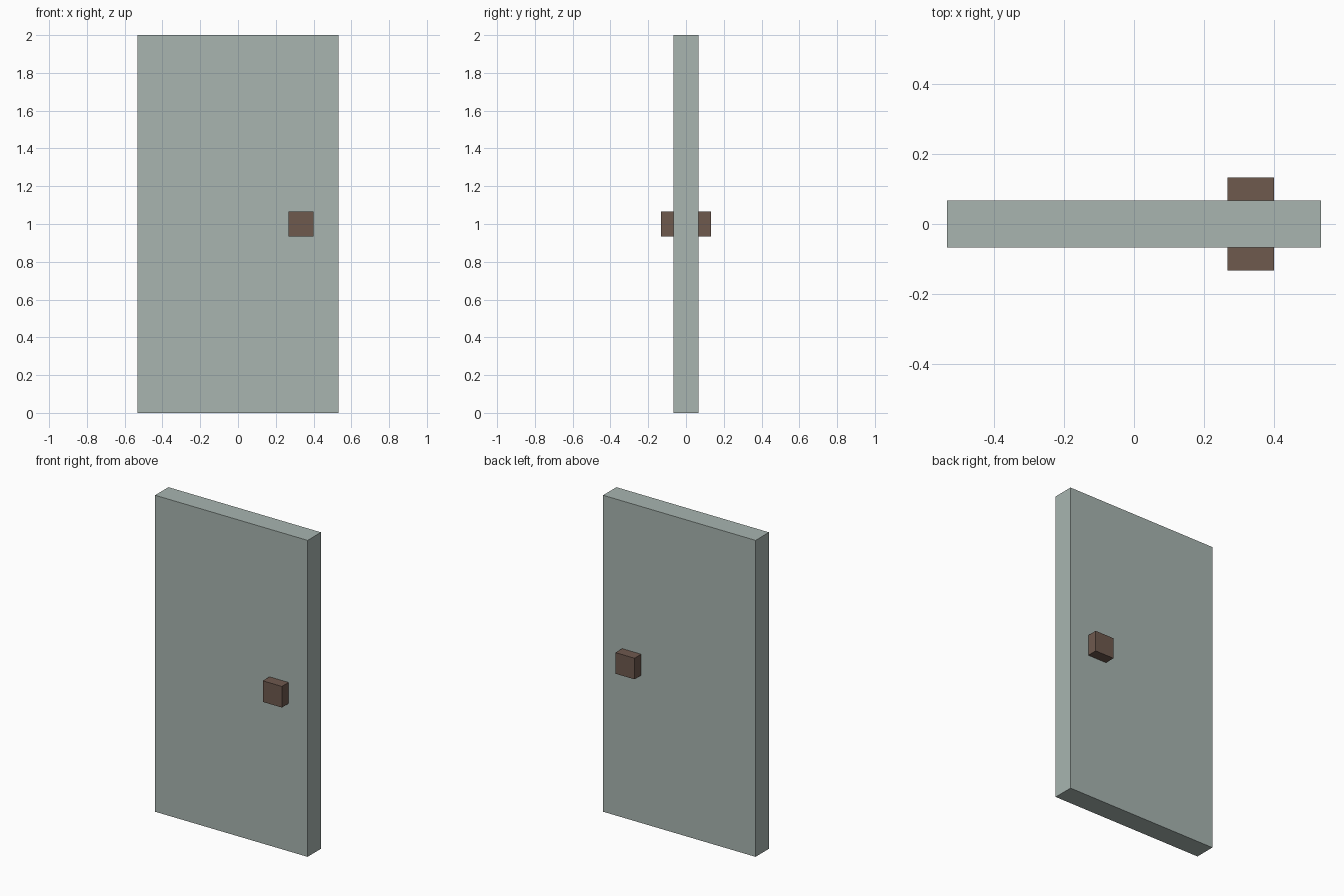
import bpy

if "Cube" in bpy.data.objects:
    bpy.data.objects.remove(bpy.data.objects["Cube"])

U = 1 / 15  # grid unit of the model


def material(name, rgb):
    m = bpy.data.materials.new(name)
    m.diffuse_color = (*rgb, 1)
    m.use_nodes = True
    m.node_tree.nodes["Principled BSDF"].inputs["Base Color"].default_value = m.diffuse_color
    return m


def box(name, centre, size, mat):
    bpy.ops.mesh.primitive_cube_add(size=1, location=[c * U for c in centre])
    ob = bpy.context.object
    ob.name = name
    ob.scale = [s * U for s in size]
    bpy.ops.object.transform_apply(location=False, rotation=False, scale=True)
    ob.data.materials.append(mat)
    return ob


grey = material("pale grey green", (0.392, 0.462, 0.435))
brown = material("dark brown", (0.156, 0.100, 0.076))

# Door slab
box("door_panel", (0, 0, 15), (16, 2, 30), grey)

# Square knobs on both faces
for name, side in (("front_knob", -1), ("back_knob", 1)):
    box(name, (5, side * 1.5, 15), (2, 1, 2), brown)
